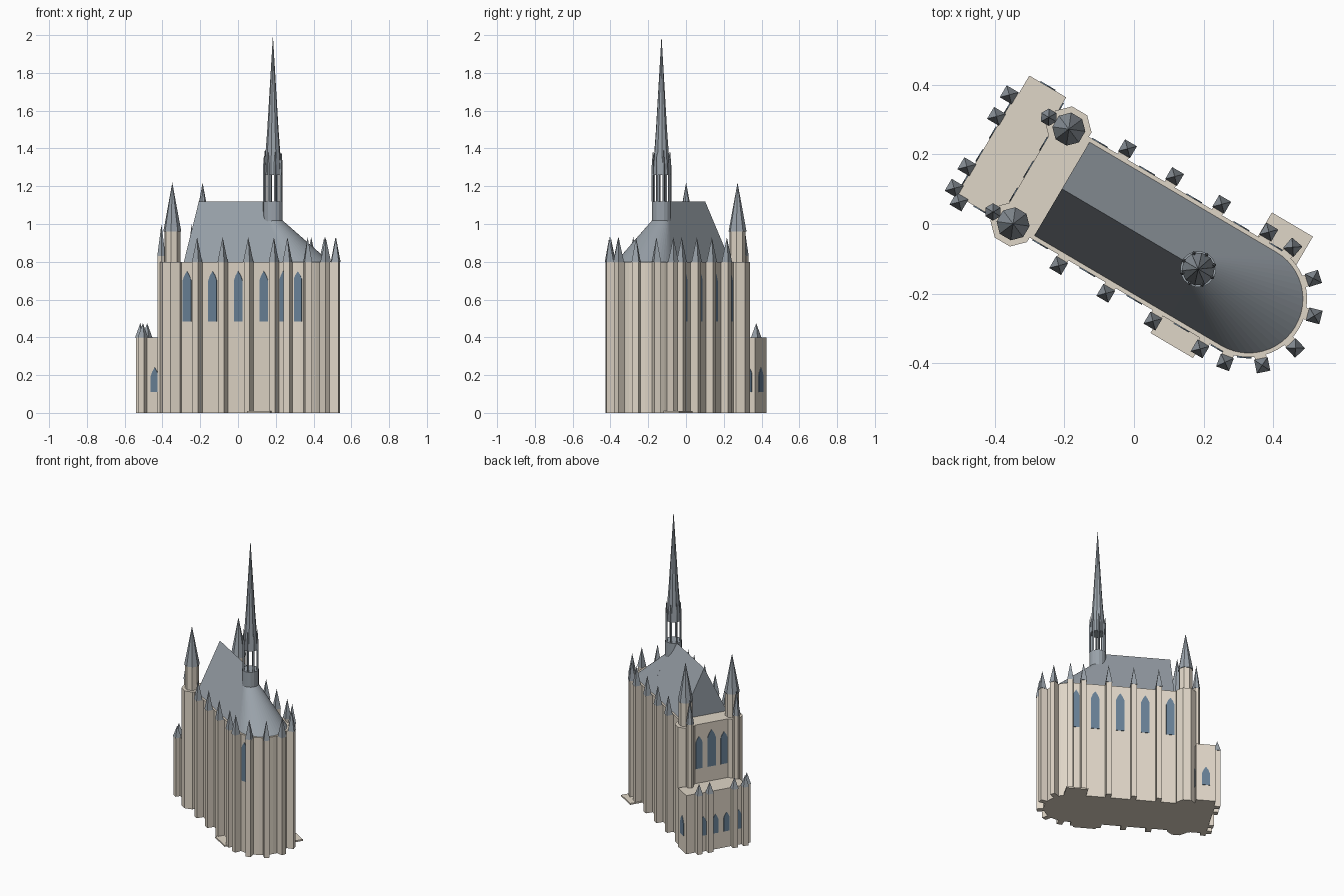
import bpy, bmesh
from math import sin, cos, pi, radians
from mathutils import Matrix, Vector

if "Cube" in bpy.data.objects:
    bpy.data.objects.remove(bpy.data.objects["Cube"])

# Building frame: s runs along the nave toward the apse, t across it
FRAME = Matrix.Rotation(radians(-30.5), 4, 'Z') @ Matrix.Translation((0, -0.018, 0))
APSE = 0.3935


def material(name, rgb):
    m = bpy.data.materials.new(name)
    m.diffuse_color = (*rgb, 1)
    m.use_nodes = True
    m.node_tree.nodes["Principled BSDF"].inputs["Base Color"].default_value = m.diffuse_color
    return m


STONE = material("stone", (0.74, 0.67, 0.57))
SLATE = material("slate", (0.32, 0.36, 0.40))
GLASS = material("glass", (0.14, 0.22, 0.31))


def loft(name, rings, mat):
    """Closed solid through rings of equal size; a one-point last ring makes a tip."""
    bm = bmesh.new()
    vs = [[bm.verts.new(FRAME @ Vector(p)) for p in r] for r in rings]
    for a, b in zip(vs, vs[1:]):
        n = len(a)
        for i in range(n):
            j = (i + 1) % n
            bm.faces.new((a[i], a[j], b[0]) if len(b) == 1 else (a[i], a[j], b[j], b[i]))
    bm.faces.new(vs[0][::-1])
    if len(vs[-1]) > 1:
        bm.faces.new(vs[-1])
    bmesh.ops.recalc_face_normals(bm, faces=bm.faces)
    me = bpy.data.meshes.new(name)
    bm.to_mesh(me)
    bm.free()
    me.materials.append(mat)
    ob = bpy.data.objects.new(name, me)
    bpy.context.collection.objects.link(ob)
    return ob


def prism(name, pts, z0, z1, mat):
    return loft(name, [[(x, y, z) for x, y in pts] for z in (z0, z1)], mat)


def box(name, s0, s1, t0, t1, z0, z1, mat=STONE):
    return prism(name, [(s0, t0), (s1, t0), (s1, t1), (s0, t1)], z0, z1, mat)


def ring(s, t, r, z, n=8, a0=0.0):
    return [(s + r * cos(a0 + 2 * pi * i / n), t + r * sin(a0 + 2 * pi * i / n), z) for i in range(n)]


def turned(name, s, t, profile, mat, n=8, a0=0.0):
    rings = [ring(s, t, r, z, n, a0) if r else [(s, t, z)] for r, z in profile]
    return loft(name, rings, mat)


def buttress(s, t, ang, z, tip):
    """Square pier projecting along ang, capped with a slate pinnacle."""
    d, p = Vector((cos(ang), sin(ang))), Vector((-sin(ang), cos(ang)))
    c = Vector((s, t))
    h = 0.017
    prism("buttress", [c + d * a + p * b for a, b in ((-0.04, -h), (h, -h), (h, h), (-0.04, h))], 0, z, STONE)
    turned("buttress_pinnacle", s, t, [(0.028, z), (0, tip)], SLATE, 4, ang + pi / 4)


def window(s, t, ang, w, z0, z1):
    """Pointed lancet pane lying on a wall whose normal is ang."""
    d, p = Vector((cos(ang), sin(ang), 0)), Vector((-sin(ang), cos(ang), 0))
    zs = z1 - w * 0.95
    shape = [(-w / 2, z0), (w / 2, z0), (w / 2, zs), (w * 0.3, zs + w * 0.5), (0, z1),
             (-w * 0.3, zs + w * 0.5), (-w / 2, zs)]
    c = Vector((s, t, 0))
    loft("window", [[c + d * o + p * a + Vector((0, 0, z)) for a, z in shape] for o in (-0.01, 0.003)], GLASS)


def arc(cs, r, n=24):
    return [(cs + r * cos(-pi / 2 + pi * i / n), r * sin(-pi / 2 + pi * i / n)) for i in range(n + 1)]


# Main walls with rounded apse
R = 0.168
prism("nave_walls", [(-0.34, R)] + [(-0.34, -R)] + arc(APSE, R), 0, 0.8, STONE)

# Gabled nave roof and apse roof fanning out from the spire drum
SP, RB = 0.225, 0.156
loft("nave_roof", [[(s, -RB, 0.8), (s, RB, 0.8), (s, 0, 1.12)] for s in (-0.23, SP)], SLATE)
loft("apse_roof", [[(SP, RB, 0.8), (SP, -RB, 0.8)] + [(x, y, 0.8) for x, y in arc(APSE, RB)],
                   [(SP, 0.049, 1.02), (SP, -0.049, 1.02)] + [(x, y, 1.02) for x, y in arc(SP + 0.001, 0.049)]],
     SLATE)

# Crossing spire: drum, open lantern, needle
turned("spire_drum", SP, 0, [(0.052, 1.0), (0.052, 1.12)], SLATE, 16)
turned("spire_needle", SP, 0, [(0.048, 1.26), (0.03, 1.5), (0, 2.0)], SLATE, 10)
for i in range(8):
    a = 2 * pi * i / 8
    turned("lantern_post", SP + 0.047 * cos(a), 0.047 * sin(a),
           [(0.0065, 1.12), (0.0065, 1.31), (0, 1.39)], SLATE, 4, a)

# Side buttresses and windows, both sides
for sg in (-1, 1):
    for k in range(4):
        buttress(-0.126 + 0.1573 * k, 0.195 * sg, sg * pi / 2, 0.8, 0.93)
        window(-0.203 + 0.1573 * k, R * sg, sg * pi / 2, 0.052, 0.485, 0.75)
    window(0.388, R * sg, sg * pi / 2, 0.042, 0.485, 0.75)
    for deg in (16, 48, 80):
        a = sg * radians(deg)
        buttress(APSE + 0.195 * cos(a), 0.195 * sin(a), a, 0.8, 0.93)

    # Facade turrets with corner pinnacles
    turned("turret_base", -0.30, 0.158 * sg, [(0.066, 0), (0.066, 0.8)], STONE, 8, pi / 8)
    turned("turret_shaft", -0.30, 0.158 * sg, [(0.043, 0.8), (0.043, 0.96)], STONE, 8, pi / 8)
    turned("turret_spire", -0.30, 0.158 * sg, [(0.048, 0.96), (0, 1.22)], SLATE, 8, pi / 8)
    turned("corner_shaft", -0.367, 0.158 * sg, [(0.023, 0), (0.023, 0.83)], STONE, 6)
    turned("corner_pinnacle", -0.367, 0.158 * sg, [(0.025, 0.83), (0, 1.0)], SLATE, 6)

a = radians(-64)
window(APSE + R * cos(a), R * sin(a), a, 0.042, 0.485, 0.75)

# Upper facade windows
for t, w, top in ((-0.085, 0.046, 0.72), (0, 0.056, 0.75), (0.085, 0.046, 0.72)):
    window(-0.34, t, pi, w, 0.5, top)

# Porch with its side extension
box("porch", -0.482, -0.33, -0.17, 0.17, 0, 0.4)
box("porch_extension", -0.476, -0.353, 0.165, 0.233, 0, 0.4)
for t in (-0.156, -0.084, 0.084, 0.156):
    buttress(-0.498, t, pi, 0.4, 0.475)
buttress(-0.466, -0.183, -pi / 2, 0.4, 0.475)
for t in (-0.12, -0.038, 0.038, 0.12):
    window(-0.482, t, pi, 0.04, 0.11, 0.24)
window(-0.40, -0.17, -pi / 2, 0.05, 0.11, 0.24)
window(-0.415, 0.233, pi / 2, 0.05, 0.11, 0.24)
window(-0.353, 0.20, 0, 0.03, 0.11, 0.24)

# Low side steps
box("side_step_north", 0.325, 0.462, 0.15, 0.248, 0, 0.01)
box("side_step_south", 0.20, 0.342, -0.228, -0.15, 0, 0.01)
